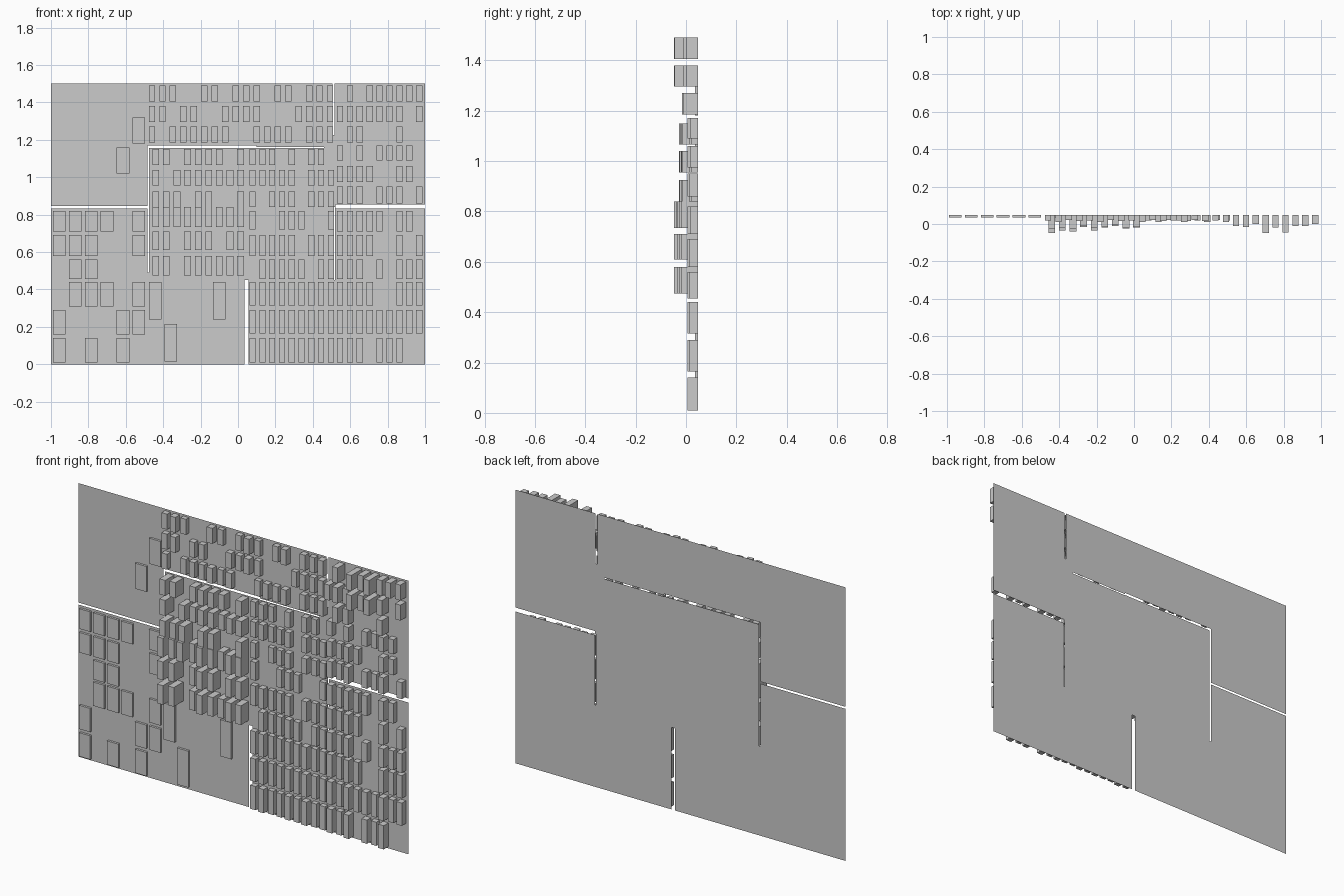
import bpy, bmesh

BACK = 0.0475  # plane of the wall


def finish(bm, name):
    bmesh.ops.remove_doubles(bm, verts=bm.verts, dist=1e-6)
    me = bpy.data.meshes.new(name)
    bm.to_mesh(me)
    bm.free()
    ob = bpy.data.objects.new(name, me)
    bpy.context.collection.objects.link(ob)
    return ob


def quad(bm, pts):
    return bm.faces.new([bm.verts.new(p) for p in pts])


# flat wall: grid of cells with the seams left open
slits = [
    (0.505, 0.516, 1.225, 1.5),
    (-1.0, -0.475, 0.834, 0.845),
    (0.52, 1.0, 0.832, 0.854),
    (-0.485, 0.1, 1.157, 1.170),
    (0.1, 0.46, 1.155, 1.162),
    (-0.485, -0.477, 0.49, 1.170),
    (0.034, 0.055, 0.0, 0.45),
    (0.514, 0.519, 0.45, 0.84),
]
xs = sorted({-1.0, 1.0} | {v for s in slits for v in s[:2]})
zs = sorted({0.0, 1.5} | {v for s in slits for v in s[2:]})
bm = bmesh.new()
for x0, x1 in zip(xs, xs[1:]):
    for z0, z1 in zip(zs, zs[1:]):
        cx, cz = (x0 + x1) / 2, (z0 + z1) / 2
        if not any(a < cx < b and c < cz < d for a, b, c, d in slits):
            quad(bm, [(x0, BACK, z0), (x1, BACK, z0), (x1, BACK, z1), (x0, BACK, z1)])
finish(bm, "wall")


def block(bm, x, w, z0, z1, front):
    """Box standing off the wall, open at the back."""
    r = [(x - w / 2, z0), (x + w / 2, z0), (x + w / 2, z1), (x - w / 2, z1)]
    quad(bm, [(a, front, b) for a, b in r])
    for (a, b), (c, d) in zip(r, r[1:] + r[:1]):
        quad(bm, [(a, front, b), (a, BACK, b), (c, BACK, d), (c, front, d)])


def block_rows(name, start, step, width, fronts, rows):
    """rows: (bottom, top, filled columns as base-36 digits)"""
    bm = bmesh.new()
    for z0, z1, cols in rows:
        for c in cols:
            k = int(c, 36)
            block(bm, start + k * step, width, z0, z1, fronts[k % len(fronts)])
    finish(bm, name)


# upper middle blocks
block_rows("upper_blocks", -0.46, 0.056, 0.034, [0.018, 0.01, 0.022, 0.015], [
    (1.405, 1.49, "012568 9acdfgh".replace(" ", "")),
    (1.295, 1.38, "0134789aefgh"),
    (1.185, 1.27, "0234567abcfgh".replace("abc", "abcd")),
])

# deep blocks left of the middle
block_rows("deep_blocks", -0.44, 0.0567, 0.036,
           [-0.0475, -0.035, -0.04, -0.015, -0.035, -0.02, -0.01, -0.025, -0.02], [
    (0.475, 0.58, "01345678"),
    (0.61, 0.71, "0134578"),
    (0.735, 0.84, "012345678"),
])
block_rows("middle_deep_blocks", -0.44, 0.0567, 0.036,
           [-0.028, -0.022, -0.025, -0.01, -0.02, -0.015, -0.005, -0.018, -0.015], [
    (0.84, 0.925, "012458"),
    (0.955, 1.04, "02345678"),
    (1.065, 1.15, "0134568"),
])

# blocks right of the middle
block_rows("middle_blocks", 0.078, 0.0523, 0.033, [0.018, 0.012, 0.022, 0.02, 0.015], [
    (0.01, 0.14, "012345678"),
    (0.165, 0.29, "012345678"),
    (0.315, 0.44, "012345678"),
    (0.455, 0.56, "1234578"),
    (0.58, 0.69, "01234678"),
    (0.72, 0.82, "03458"),
    (0.84, 0.925, "0234678"),
    (0.955, 1.04, "01234678"),
    (1.065, 1.15, "012467"),
])

# right edge blocks
block_rows("right_top_blocks", 0.545, 0.053, 0.033,
           [-0.01, -0.015, 0.0, -0.0475, -0.02, -0.045, -0.01, -0.01, 0.0], [
    (1.185, 1.27, "126"),
    (1.295, 1.38, "01234568"),
    (1.405, 1.49, "1345678"),
])
block_rows("right_blocks", 0.545, 0.053, 0.033, [0.012, 0.018, 0.006, 0.015], [
    (0.01, 0.14, "012456"),
    (0.165, 0.29, "012345678"),
    (0.315, 0.44, "0123678"),
    (0.455, 0.56, "0124678"),
    (0.58, 0.69, "012368"),
    (0.71, 0.82, "0123467"),
    (0.86, 0.95, "0124568"),
    (0.975, 1.06, "012367"),
    (1.09, 1.17, "024567"),
])

# shallow wide blocks on the lower left
block_rows("left_blocks", -0.955, 0.085, 0.068, [0.035], [
    (0.01, 0.14, "024"),
    (0.16, 0.29, "045"),
    (0.31, 0.44, "1235"),
    (0.455, 0.56, "12"),
    (0.58, 0.69, "0125"),
    (0.71, 0.82, "01235"),
    (1.02, 1.16, "4"),
    (1.18, 1.32, "5"),
])

# tall shallow blocks
bm = bmesh.new()
for x, z0, z1 in [(-0.443, 0.24, 0.44), (-0.36, 0.015, 0.215), (-0.10, 0.24, 0.44)]:
    block(bm, x, 0.068, z0, z1, 0.035)
finish(bm, "tall_blocks")
